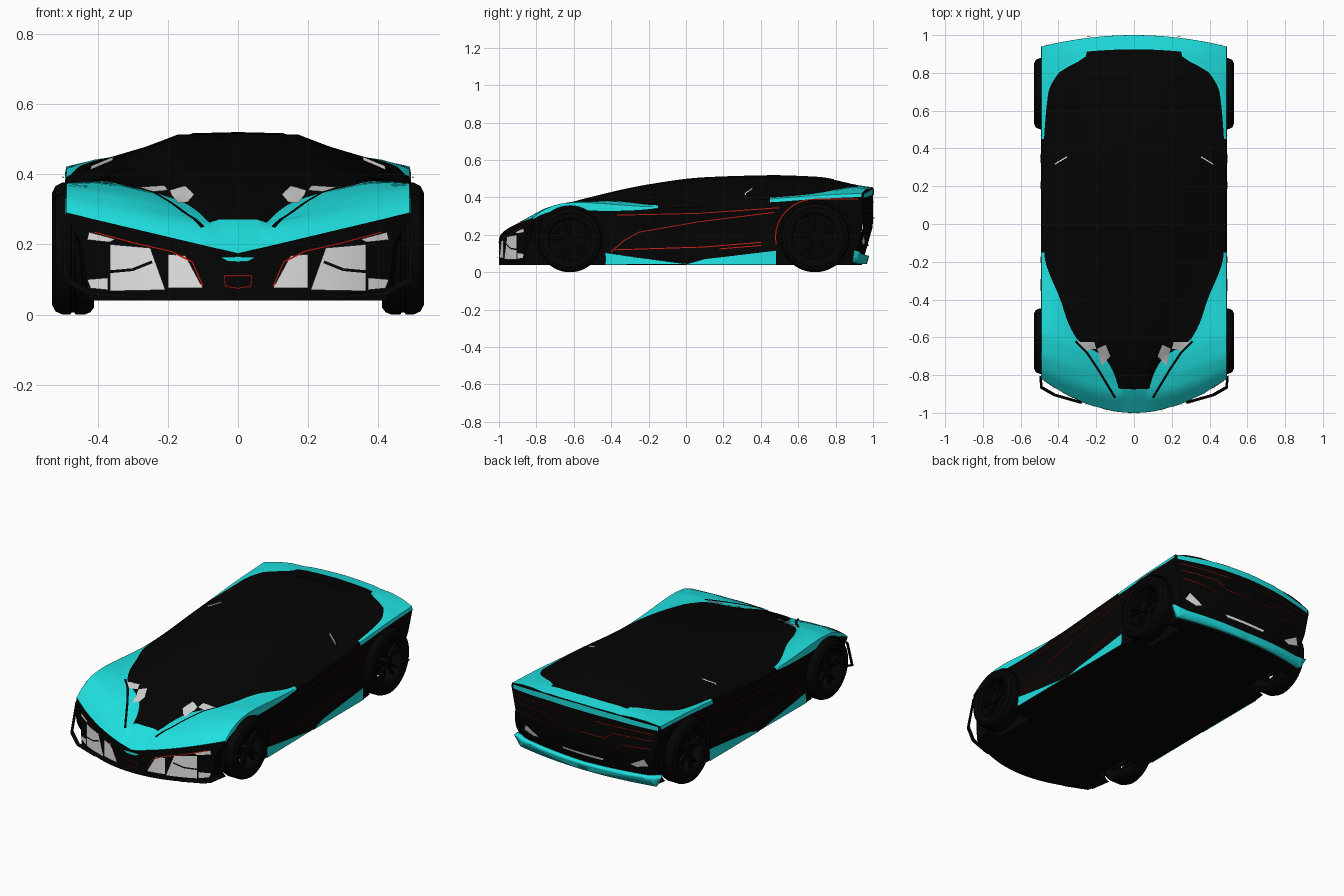
import bpy, bmesh, math
from mathutils import Matrix, Vector
from mathutils.bvhtree import BVHTree

if "Cube" in bpy.data.objects:
    bpy.data.objects.remove(bpy.data.objects["Cube"], do_unlink=True)
parts = []

def material(name, *rgb):
    m = bpy.data.materials.new(name)
    m.use_nodes = True
    m.diffuse_color = (*rgb, 1)
    m.node_tree.nodes["Principled BSDF"].inputs["Base Color"].default_value = (*rgb, 1)
    return m

black = material("black", .0012, .0012, .0012)
teal = material("teal", .014, .74, .74)
white = material("light grey", .9, .9, .9)
grey = material("lamp grey", .6, .6, .6)
red = material("red", .6, .015, .006)

def add_object(name, bm, *mats):
    mesh = bpy.data.meshes.new(name)
    bm.to_mesh(mesh)
    bm.free()
    for m in mats:
        mesh.materials.append(m)
    obj = bpy.data.objects.new(name, mesh)
    bpy.context.collection.objects.link(obj)
    parts.append(obj)
    return obj

def skin(name, rings, mats, wrap=False, rule=None):
    """Join closed rings of points into a surface, capped unless it wraps."""
    bm = bmesh.new()
    loops = [[bm.verts.new(p) for p in ring] for ring in rings]
    n = len(loops[0])
    for i in range(len(loops) if wrap else len(loops) - 1):
        a, b = loops[i], loops[(i + 1) % len(loops)]
        for j in range(n):
            k = (j + 1) % n
            face = bm.faces.new((a[j], a[k], b[k], b[j]))
            face.material_index = rule(i, j) if rule else 0
    if not wrap:
        bm.faces.new(loops[0])
        bm.faces.new(loops[-1])
    bmesh.ops.recalc_face_normals(bm, faces=bm.faces)
    return add_object(name, bm, *mats)

# Body rails along the length: station first, then height or half width
ROOF_Z = [(-1, .174), (-.87, .273), (-.7, .346), (-.55, .388), (-.2, .466), (.1, .504),
          (.4, .513), (.7, .504), (.93, .46), (1, .45)]
ROOF_X = [(-1, .06), (-.87, .055), (-.55, .14), (-.2, .19), (.5, .17), (1, .2)]
SHOULDER_Z = [(-1, .29), (-.9, .335), (-.75, .368), (-.6, .374), (-.15, .35), (.3, .38), (.7, .41), (1, .422)]
CANOPY = [(-1, .12, .182), (-.9, .08, .255), (-.84, .09, .27), (-.72, .15, .318), (-.63, .3, .362),
          (-.4, .39, .38), (-.15, .475, .358), (.3, .48, .388), (.7, .455, .42), (.82, .4, .44), (.91, .25, .456),
          (1, .25, .445)]
SUB = 3

def clamp(v):
    return max(0, min(1, v))

def rail(knots, s):
    """Smooth interpolation that never overshoots its knots."""
    last = len(knots) - 2
    i = max(k for k in range(last + 1) if knots[k][0] <= s)
    a, b = knots[i], knots[i + 1]
    h = b[0] - a[0]
    t = (s - a[0]) / h

    def tangent(k, c):
        p, q = [(knots[n + 1][c] - knots[n][c]) / (knots[n + 1][0] - knots[n][0])
                for n in (max(k - 1, 0), min(k, last))]
        return 0 if p * q <= 0 else 2 * p * q / (p + q)
    return [a[c] * (1 + 2 * t) * (1 - t) ** 2 + b[c] * t * t * (3 - 2 * t)
            + h * t * (1 - t) * (tangent(i, c) * (1 - t) - tangent(i + 1, c) * t) for c in range(1, len(a))]

def warp(s, x, z):
    """Plan curvature of nose and tail, and the undercut tail."""
    bow = .75 * clamp((-.5 - s) / .5) - .25 * clamp((s - .6) / .4)
    return s + bow * x * x - .07 * clamp((s - .8) / .2) * clamp(1 - z / .25)

def section(s):
    """Half outline from floor centre round to roof centre."""
    roof, shoulder = rail(ROOF_Z, s)[0], rail(SHOULDER_Z, s)[0]
    drop = .007 + .036 * math.sin(math.pi * clamp((s + 1) / .85)) + .012 * clamp(s * 2)
    waist = .485 - .03 * math.exp(-(s * 3) ** 2) - .04 * clamp(abs(s) * 4 - 3)
    ends = [(0, .04), (.485 - .06 * clamp(abs(s) * 2 - 1), .04), (waist, .2), (.493, shoulder - drop),
            (.489, shoulder), rail(CANOPY, s), (rail(ROOF_X, s)[0], roof), (0, roof + .004 * clamp(s * 3 + 2.6))]
    pts = []
    for i, (a, b) in enumerate(zip(ends, ends[1:])):
        for t in (j / SUB for j in range(SUB)):
            crown = min(.012, .2 * s + .175) * math.sin(math.pi * t) * clamp(a[0] * 4 - b[0] * 4) * (i == 4)
            pts.append((a[0] + (b[0] - a[0]) * t, a[1] + (b[1] - a[1]) * t + crown))
    return pts + [ends[-1]]

stations = [i / 40 - 1 for i in range(81)]
rings = []
for s in stations:
    half = section(s)
    rings.append([(x, warp(s, x, z), z) for x, z in half + [(-x, z) for x, z in half[-2:0:-1]]])

def body_colour(i, j):
    s, strip = stations[i] + .0125, min(j, 14 * SUB - 1 - j) // SUB
    if strip in (3, 4):
        return int(s < -.15 or s > .45)
    return int(strip > 4 and (s < -.875 or s > .925))

body = skin("body", rings, (black, teal), rule=body_colour)
surface = BVHTree.FromPolygons([v.co.copy() for v in body.data.vertices],
                               [tuple(p.vertices) for p in body.data.polygons])

# Wheel arches
WHEELS = {"front": (-.62, .173), "rear": (.69, .188)}
cutters = []
for y, radius in WHEELS.values():
    for side in (1, -1):
        bm = bmesh.new()
        place = Matrix.Translation((side * .47, y, radius)) @ Matrix.Rotation(math.pi / 2, 4, 'Y')
        bmesh.ops.create_cone(bm, cap_ends=True, segments=48, radius1=radius + .01, radius2=radius + .01,
                              depth=.24, matrix=place)
        cutters.append(add_object("arch_cutter", bm, black))
        mod = body.modifiers.new("arch", 'BOOLEAN')
        mod.object, mod.operation, mod.solver = cutters[-1], 'DIFFERENCE', 'EXACT'
body.data = bpy.data.meshes.new_from_object(body.evaluated_get(bpy.context.evaluated_depsgraph_get()))
body.modifiers.clear()
for cutter in cutters:
    parts.remove(cutter)
    bpy.data.objects.remove(cutter, do_unlink=True)

def project(view, u, v, off):
    if view in ("front", "back"):
        end = 1 if view == "back" else -1
        return Vector((u, warp(end, u, v) + end * off, v))
    start, ray = ((2, u, v), Vector((-1, 0, 0))) if view == "side" else ((u, v, 2), Vector((0, 0, -1)))
    hit = surface.ray_cast(Vector(start), ray)[0]
    return (hit or surface.find_nearest(Vector(start))[0]) - ray * off

def panel(name, view, mat, polys, off=.005, thick=0):
    """Flat outlines laid over the bodywork and mirrored to both sides."""
    bm = bmesh.new()
    for poly in polys:
        bm.faces.new([bm.verts.new((u, v, 0)) for u, v in poly])
    bmesh.ops.triangulate(bm, faces=bm.faces)
    for axis in (0, 1):
        values = [v.co[axis] * 25 for v in bm.verts]
        for k in range(math.ceil(min(values)), math.floor(max(values)) + 1):
            normal = Vector((1 - axis, axis, 0))
            bmesh.ops.bisect_plane(bm, geom=bm.verts[:] + bm.edges[:] + bm.faces[:],
                                   plane_co=normal * k / 25, plane_no=normal)
    for v in bm.verts:
        v.co = project(view, v.co.x, v.co.y, off)
    for g in bmesh.ops.duplicate(bm, geom=bm.verts[:] + bm.edges[:] + bm.faces[:])["geom"]:
        if isinstance(g, bmesh.types.BMVert):
            g.co.x = -g.co.x
    bm.normal_update()
    for f in bm.faces:
        side = math.copysign(1, f.calc_center_median().x)
        out = {"front": (0, -1, 0), "back": (0, 1, 0), "side": (side, 0, 0), "top": (0, 0, 1)}[view]
        if f.normal.dot(Vector(out)) < 0:
            f.normal_flip()
    bmesh.ops.remove_doubles(bm, verts=bm.verts, dist=.0002)
    obj = add_object(name, bm, mat)
    if thick:
        obj.modifiers.new("thickness", 'SOLIDIFY').thickness = thick

def stripe(name, view, mat, pts, width=.005):
    polys = []
    for a, b in zip(map(Vector, pts), map(Vector, pts[1:])):
        n = (b - a).normalized().orthogonal() * width / 2
        polys.append([a + n, b + n, b - n, a - n])
    panel(name, view, mat, polys, .007)

# Bumpers and front fascia
panel("front_bumper", "front", black, [section(-1)], 0)
panel("rear_bumper", "back", black, [section(1)], 0)
panel("front_vents", "front", white, [[(.207, .07), (.25, .19), (.365, .2), (.365, .067)],
                                      [(.1, .075), (.2, .075), (.2, .172), (.15, .168)],
                                      [(.37, .07), (.42, .075), (.43, .1), (.37, .105)],
                                      [(.365, .206), (.43, .213), (.425, .235), (.35, .215)]])
stripe("vent_blade", "front", black, [(.245, .15), (.3, .128), (.365, .122)], .008)
stripe("front_accent", "front", red, [(.1, .08), (.13, .15), (.19, .18), (.3, .205), (.41, .235)])
stripe("grille_outline", "front", red, [(0, .11), (.04, .11), (.036, .08), (0, .075)], .004)
panel("nose_plate", "front", teal, [[(0, .15), (.03, .152), (.05, .163), (0, .165)]])
# Headlamps and engine cover
panel("headlamps", "top", grey, [[(.125, -.7), (.15, -.64), (.195, -.66), (.17, -.75)],
                                 [(.2, -.66), (.21, -.625), (.3, -.625), (.25, -.67)]])
stripe("bonnet_crease", "top", black, [(.1, -.92), (.19, -.77), (.25, -.68), (.31, -.62)], .012)
panel("engine_cover", "top", black, [[(0, .42), (.13, .45), (.14, .78), (0, .8)]], .003)
# Sides
panel("side_skirts", "side", teal, [[(-.43, .042), (-.43, .105), (-.3, .085), (0, .045)],
                                    [(0, .042), (.1, .07), (.48, .115), (.48, .042)]], .008)
stripe("belt_line", "side", red, [(-.37, .305), (.07, .315), (.5, .345)])
stripe("door_line", "side", red, [(-.4, .11), (-.33, .17), (-.25, .215), (.07, .27), (.47, .32)])
stripe("sill_line", "side", red, [(-.38, .12), (.1, .135), (.4, .16)])
stripe("sill_line_short", "side", red, [(.18, .125), (.4, .143)])
arc = [(.69 - .212 * math.cos(a / 5), .188 + .203 * math.sin(a / 5)) for a in range(-1, 9)]
stripe("rear_arch_line", "side", red, arc + [(.92, .392)])
# Tail
panel("tail_lip", "back", teal, [[(0, .415), (.2, .412), (.478, .396), (.478, .42), (.25, .442), (0, .451)]])
stripe("tail_light_upper", "back", red, [(.46, .37), (.1, .375)])
stripe("tail_light_middle", "back", red, [(.45, .33), (.22, .33), (.16, .29), (0, .29)])
stripe("tail_light_lower", "back", red, [(.44, .28), (.27, .27), (.23, .24)])
panel("rear_lamps", "back", white, [[(.3, .155), (.39, .205), (.41, .165), (.34, .145)],
                                    [(0, .137), (.13, .137), (.14, .15), (0, .15)]])
panel("rear_diffuser", "back", teal, [[(0, .045), (.45, .045), (.485, .11), (.4, .095), (0, .085)]], .025, .03)

for side, label in ((1, "left"), (-1, "right")):
    # Corner blade on the front bumper
    blade = [(.28, -.945, .05), (.42, -.905, .06), (.49, -.865, .1), (.495, -.81, .26)]
    skin(label + "_corner_blade", [[(side * x + d * .006, y + e * .006, z + e * .006) for d, e in
                                    ((-1, -1), (1, -1), (1, 1), (-1, 1))] for x, y, z in blade], [black])
    # Shoulder intake with a pale leading edge
    slash = [(.355, .35, .45), (.418, .312, .424), (.424, .312, .404), (.36, .35, .428)]
    for name, mat, near, far in (("_intake_edge", white, 0, .009), ("_intake", black, .009, .12)):
        skin(label + name, [[(side * x, y + d, z - d / 5) for x, y, z in slash] for d in (near, far)], [mat])
    # Wheels: profiles are (fraction of radius, distance from centre line)
    for end, (y, radius) in WHEELS.items():
        def lathe(name, profile):
            turns = [math.tau * i / 48 for i in range(48)]
            skin(f"{end}_{label}_{name}", [[(side * x, y + radius * r * math.cos(a), radius + radius * r * math.sin(a))
                                            for r, x in profile] for a in turns], [black], wrap=True)
        lathe("tyre", [(.7, .415), (.88, .41), (.96, .42), (1, .437), (1, .463), (.97, .466),
                       (.97, .475), (1, .478), (1, .5), (.95, .52), (.84, .53), (.7, .525)])
        lathe("rim", [(.71, .42), (.71, .522), (.64, .512), (.64, .42)])
        lathe("brake_disc", [(.1, .43), (.5, .43), (.5, .44), (.1, .44)])
        bm = bmesh.new()
        hub = Matrix.Translation((side * .49, y, radius))
        bmesh.ops.create_cone(bm, cap_ends=True, segments=16, radius1=.03, radius2=.03, depth=.04,
                              matrix=hub @ Matrix.Rotation(math.pi / 2, 4, 'Y'))
        for i in range(10):
            turn = Matrix.Rotation(math.tau * (i // 2) / 5 + .32 * (i % 2), 4, 'X')
            bmesh.ops.create_cube(bm, size=1, matrix=hub @ turn @ Matrix.Translation((0, 0, radius * .37))
                                  @ Matrix.Diagonal((.018, .012, radius * .62, 1)))
        add_object(f"{end}_{label}_spokes", bm, black)

# Smooth shading with crisp creases
bpy.ops.object.select_all(action='DESELECT')
for obj in parts:
    obj.select_set(True)
bpy.context.view_layer.objects.active = body
bpy.ops.object.shade_smooth_by_angle(angle=math.radians(30))
